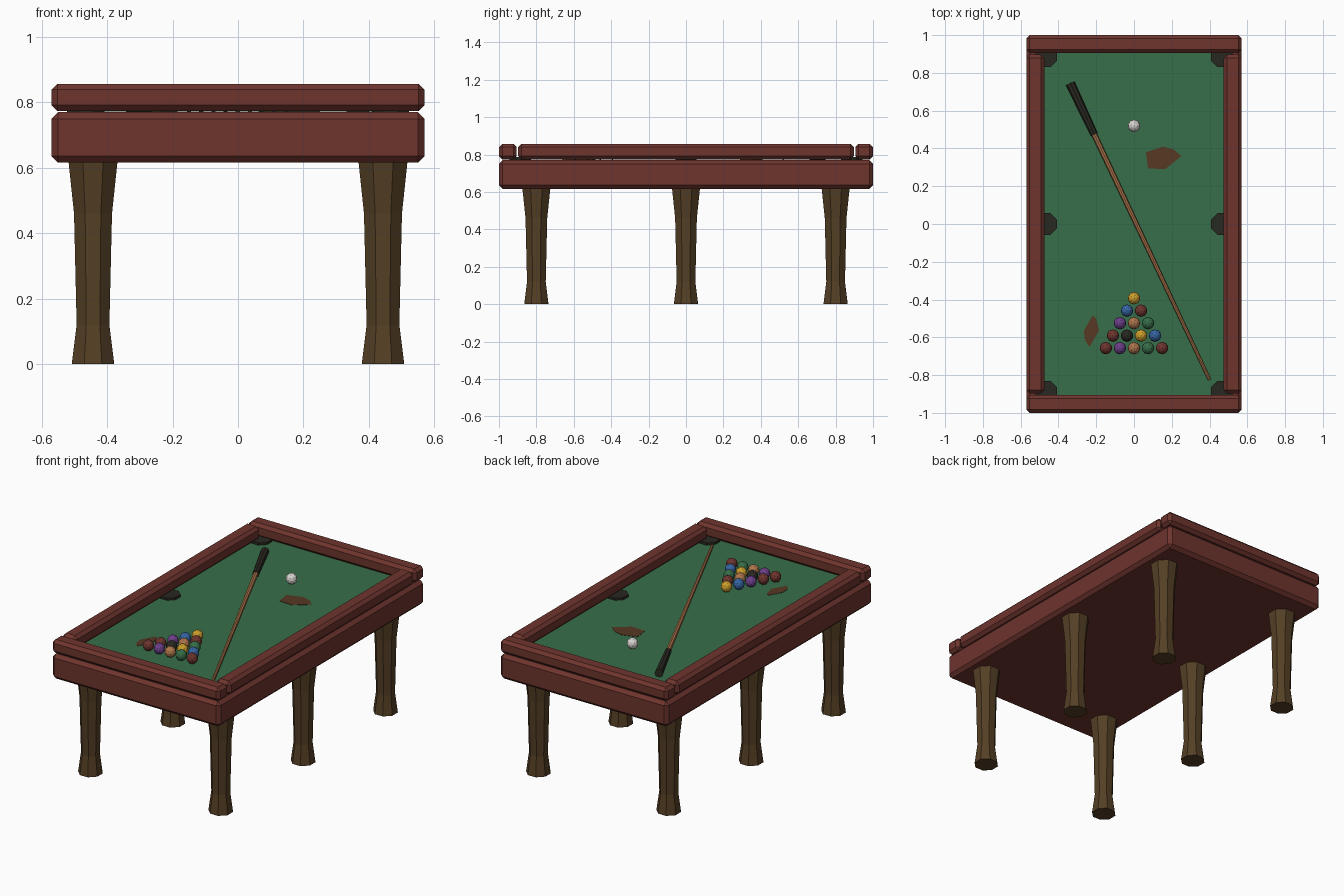
import bpy, bmesh, math
from mathutils import Vector

cube = bpy.data.objects.get("Cube")
if cube:
    bpy.data.objects.remove(cube, do_unlink=True)


def material(name, r, g, b):
    m = bpy.data.materials.new(name)
    m.use_nodes = True
    m.diffuse_color = (r, g, b, 1)
    bsdf = next(n for n in m.node_tree.nodes if n.type == 'BSDF_PRINCIPLED')
    bsdf.inputs["Base Color"].default_value = (r, g, b, 1)
    return m


red_wood = material("red wood", .156, .035, .027)
brown_wood = material("brown wood", .09, .05, .018)
felt_green = material("felt green", .038, .156, .067)
stain_brown = material("stain brown", .095, .04, .017)
black = material("black", .022, .021, .015)
white = material("white", .68, .66, .63)
yellow = material("yellow", .6, .34, .025)
blue = material("blue", .036, .127, .36)
purple = material("purple", .15, .05, .25)
tan = material("tan", .42, .18, .07)


def finish(name, bm, mat):
    bmesh.ops.recalc_face_normals(bm, faces=bm.faces[:])
    mesh = bpy.data.meshes.new(name)
    bm.to_mesh(mesh)
    bm.free()
    mesh.materials.append(mat)
    ob = bpy.data.objects.new(name, mesh)
    bpy.context.scene.collection.objects.link(ob)
    return ob


def box(name, center, size, mat, chamfer=0):
    bm = bmesh.new()
    bmesh.ops.create_cube(bm, size=1)
    bmesh.ops.scale(bm, vec=size, verts=bm.verts[:])
    bmesh.ops.translate(bm, vec=center, verts=bm.verts[:])
    ob = finish(name, bm, mat)
    if chamfer:
        mod = ob.modifiers.new("chamfer", 'BEVEL')
        mod.width = chamfer
        mod.segments = 1
    return ob


def lathe(name, start, axis, profile, mat, sides=8):
    """Flat-sided turned shape; profile lists (distance along axis, half width)."""
    bm = bmesh.new()
    turn = Vector((0, 0, 1)).rotation_difference(Vector(axis))
    rings = []
    for dist, half in profile:
        r = half / math.cos(math.pi / sides)
        ring = []
        for i in range(sides):
            a = math.tau * (i + .5) / sides
            p = Vector((r * math.cos(a), r * math.sin(a), dist))
            ring.append(bm.verts.new(Vector(start) + turn @ p))
        rings.append(ring)
    for low, high in zip(rings, rings[1:]):
        for i in range(sides):
            j = (i + 1) % sides
            bm.faces.new((low[i], low[j], high[j], high[i]))
    bm.faces.new(rings[0][::-1])
    bm.faces.new(rings[-1])
    return finish(name, bm, mat)


def ball(name, x, y, mat):
    bm = bmesh.new()
    bmesh.ops.create_icosphere(bm, subdivisions=2, radius=.033)
    bmesh.ops.translate(bm, vec=(x, y, FELT + .032), verts=bm.verts[:])
    return finish(name, bm, mat)


def plate(name, outline, mat):
    bm = bmesh.new()
    face = bm.faces.new([bm.verts.new((x, y, FELT - .002)) for x, y in outline])
    top = bmesh.ops.extrude_face_region(bm, geom=[face])["geom"]
    bmesh.ops.translate(bm, vec=(0, 0, .004),
                        verts=[v for v in top if isinstance(v, bmesh.types.BMVert)])
    return finish(name, bm, mat)


FELT = .772

# Table body, felt and rails
box("table_body", (0, 0, .693), (1.14, 2, .154), red_wood, .02)
box("felt", (0, 0, FELT - .004), (.99, 1.85, .008), felt_green)
for s, side in ((1, "left"), (-1, "right")):
    box(side + "_rail", (s * .5225, 0, .8155), (.095, 1.795, .083), red_wood, .018)
for s, end in ((1, "back"), (-1, "front")):
    box(end + "_rail", (0, s * .9525, .8155), (1.14, .095, .083), red_wood, .018)

# Legs and pockets, three on each side
leg_profile = [(0, .065), (.12, .05), (.46, .058), (.64, .077)]
for s, side in ((1, "left"), (-1, "right")):
    for t, place in ((-1, "front"), (0, "middle"), (1, "back")):
        tag = place + "_" + side
        lathe(tag + "_leg", (s * .443, t * .8, 0), (0, 0, 1), leg_profile, brown_wood)
        lathe(tag + "_pocket", (s * .465, t * .887, FELT - .004), (0, 0, 1),
              [(0, .057), (.018, .057)], black)

# Racked balls and cue ball
rack = [[yellow], [blue, red_wood], [purple, tan, felt_green],
        [red_wood, black, yellow, blue],
        [red_wood, purple, tan, felt_green, red_wood]]
for row, colours in enumerate(rack):
    for i, mat in enumerate(colours):
        ball("rack_ball", (i - row / 2) * .0745, -.393 - row * .066, mat)
ball("cue_ball", 0, .52, white)

# Cue stick
butt = Vector((-.338, .745, FELT + .024))
tip = Vector((.4, -.825, FELT + .009))
length = (tip - butt).length
axis = (tip - butt).normalized()
lathe("cue_handle", butt, axis, [(0, .023), (.3, .018)], black)
lathe("cue_shaft", butt, axis, [(.29, .014), (length, .008)], tan)

# Stains on the felt
plate("large_stain", [(.063, .38), (.075, .295), (.165, .29), (.25, .36),
                      (.21, .395), (.155, .41)], stain_brown)
plate("small_stain", [(-.265, -.565), (-.26, -.615), (-.235, -.65),
                      (-.185, -.565), (-.2, -.5), (-.22, -.485)], stain_brown)
